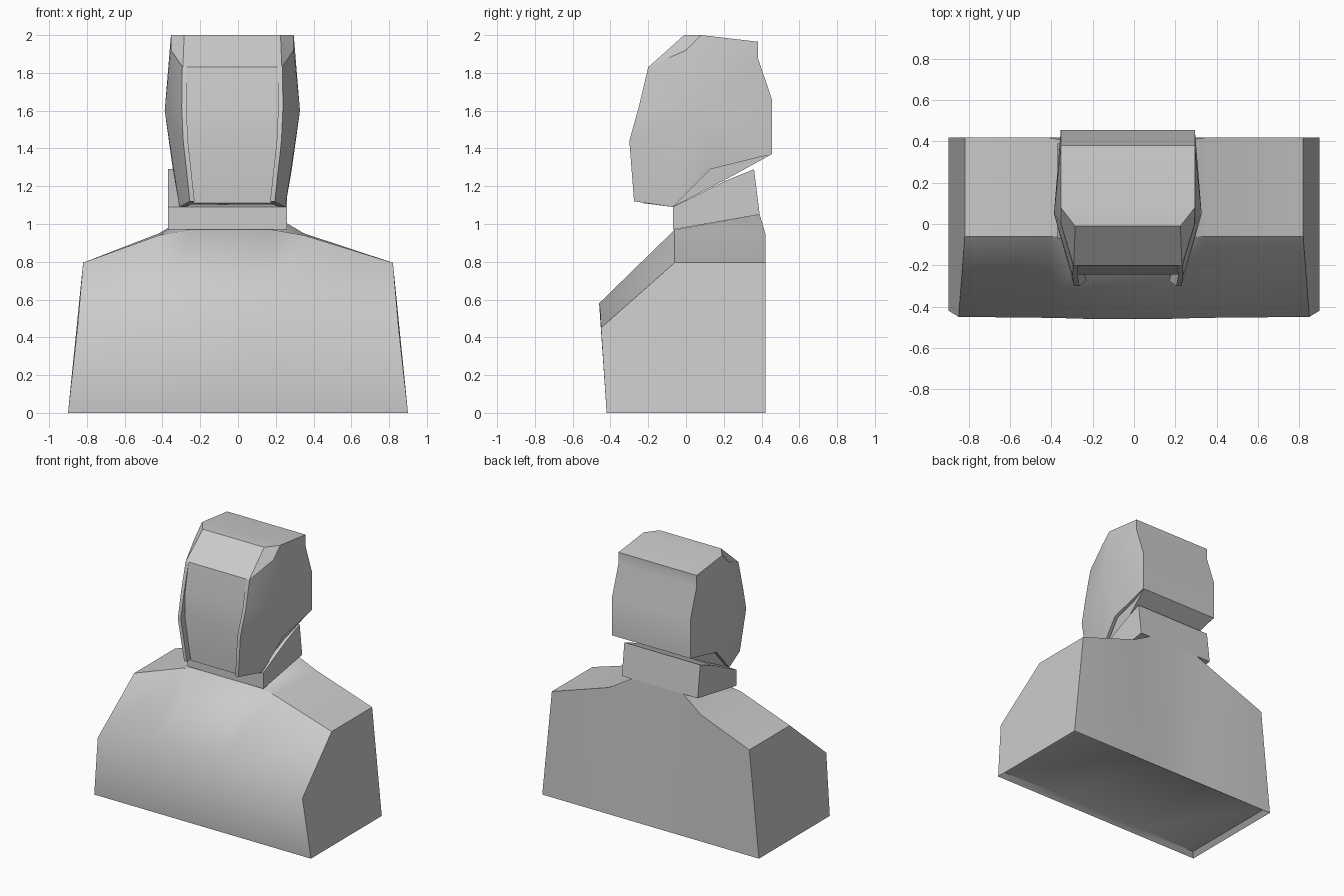
import bpy
import bmesh
from math import radians
from mathutils import Vector

cube = bpy.data.objects.get("Cube")
if cube:
    bpy.data.objects.remove(cube, do_unlink=True)

grey = bpy.data.materials.new("plain_grey")
grey.use_nodes = True
grey.diffuse_color = (0.6, 0.6, 0.6, 1)
grey.node_tree.nodes["Principled BSDF"].inputs["Base Color"].default_value = (0.6, 0.6, 0.6, 1)

HEAD_X = -0.03


def finish(bm, name, angle=35, keep_smooth=None):
    """Smooth shading with sharp edges above the angle, then make the object."""
    bmesh.ops.recalc_face_normals(bm, faces=bm.faces)
    for f in bm.faces:
        f.smooth = True
    for e in bm.edges:
        e.smooth = len(e.link_faces) == 2 and e.calc_face_angle(0) < radians(angle)
        if keep_smooth and keep_smooth(e):
            e.smooth = True
    mesh = bpy.data.meshes.new(name)
    bm.to_mesh(mesh)
    bm.free()
    mesh.materials.append(grey)
    obj = bpy.data.objects.new(name, mesh)
    bpy.context.collection.objects.link(obj)
    return obj


def loft(rings, tips=None):
    """Skin a row of rings; close the ends flat, or as fans to the tip points."""
    bm = bmesh.new()
    loops = [[bm.verts.new(p) for p in ring] for ring in rings]
    n = len(loops[0])
    for a, b in zip(loops, loops[1:]):
        for i in range(n):
            j = (i + 1) % n
            bm.faces.new((a[i], a[j], b[j], b[i]))
    for k, end in enumerate((loops[0], loops[-1])):
        if tips:
            tip = bm.verts.new(tips[k])
            for i in range(n):
                bm.faces.new((end[i], end[(i + 1) % n], tip))
        else:
            bm.faces.new(end)
    return bm


def torso_ring(x_bottom, x_front, x_top, front, shoulder, back):
    return [(x_bottom, -0.42, 0), (x_front, *front), (x_top, *shoulder),
            (x_top, *back), (x_bottom, 0.42, 0)]


# Torso: cross-sections from one shoulder to the other
end = ((-0.45, 0.45), (-0.06, 0.795), (0.42, 0.795))
mid = ((-0.455, 0.55), (-0.06, 0.94), (0.42, 0.95))
neck = ((-0.46, 0.58), (-0.06, 0.97), (0.39, 1.05))
bm = loft([torso_ring(-0.9, -0.85, -0.82, *end),
           torso_ring(-0.36, -0.39, -0.42, *mid),
           torso_ring(-0.2, -0.22, -0.25, *neck),
           torso_ring(0.14, 0.16, 0.18, *neck),
           torso_ring(0.3, 0.33, 0.35, *mid),
           torso_ring(0.9, 0.85, 0.82, *end)])
# Shallow recess in the underside
base = [f for f in bm.faces if all(v.co.z < 0.01 for v in f.verts)]
bmesh.ops.recalc_face_normals(bm, faces=bm.faces)
bmesh.ops.inset_region(bm, faces=base, thickness=0.045)
for v in {v for f in base for v in f.verts}:
    v.co.z += 0.03
finish(bm, "torso", keep_smooth=lambda e: all(v.co.y < -0.44 for v in e.verts))

# Collar: wedge rising to the back
collar = [(-0.07, 0.97), (-0.07, 1.09), (0.2, 1.225), (0.36, 1.29), (0.39, 1.05)]
finish(loft([[(x, y, z) for y, z in collar] for x in (-0.37, 0.26)]), "collar")

# Head core: recessed face panel, crown, back and underside (y, z, half width)
core = [(-0.2, 1.83, 0.262), (-0.23, 1.62, 0.25), (-0.245, 1.44, 0.24),
        (-0.225, 1.11, 0.205), (-0.07, 1.09, 0.25), (0.2, 1.23, 0.27),
        (0.455, 1.37, 0.32), (0.455, 1.66, 0.32), (0.38, 1.88, 0.32),
        (0.38, 1.965, 0.325), (0.08, 2.0, 0.325), (-0.01, 2.0, 0.255)]
finish(loft([[(HEAD_X + s * w, y, z) for y, z, w in core] for s in (-1, 1)],
            [(HEAD_X + s * 0.324, 0, 1.92) for s in (-1, 1)]), "head_core")

# Head sides: bulged shells whose front rims frame the face panel
rim = [(-0.2, 1.83, 0.265), (-0.25, 1.62, 0.268), (-0.3, 1.44, 0.26),
       (-0.275, 1.12, 0.225), (-0.07, 1.09, 0.28), (0.13, 1.29, 0.315),
       (0.455, 1.37, 0.325), (0.455, 1.66, 0.325), (0.38, 1.88, 0.325),
       (0.38, 1.96, 0.325), (0.08, 2.0, 0.325), (0, 1.92, 0.325)]
for s, side in ((-1, "right"), (1, "left")):
    rings = [[(HEAD_X + s * (w - t), y, z) for y, z, w in rim] for t in (0, 0.025)]
    tips = [(HEAD_X + s * w, 0.05, 1.6) for w in (0.358, 0.31)]
    finish(loft(rings, tips), "head_side_" + side)
